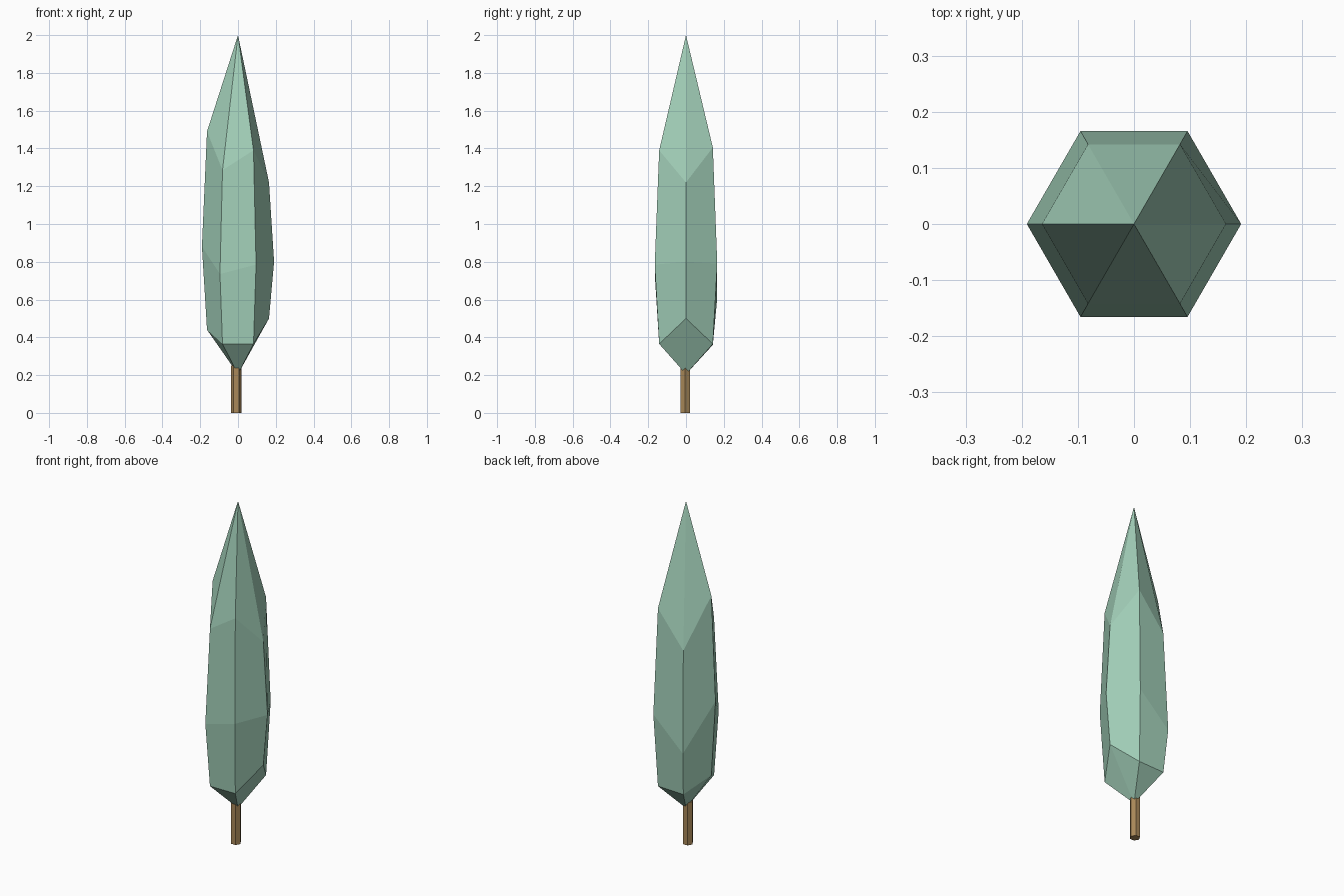
import bpy, bmesh
from math import cos, sin, radians

if "Cube" in bpy.data.objects:
    bpy.data.objects.remove(bpy.data.objects["Cube"])


def finish(bm, name, colour):
    bmesh.ops.recalc_face_normals(bm, faces=bm.faces)
    me = bpy.data.meshes.new(name)
    bm.to_mesh(me)
    bm.free()
    mat = bpy.data.materials.new(name + "_colour")
    mat.diffuse_color = colour
    mat.use_nodes = True
    mat.node_tree.nodes["Principled BSDF"].inputs["Base Color"].default_value = mat.diffuse_color
    me.materials.append(mat)
    ob = bpy.data.objects.new(name, me)
    bpy.context.collection.objects.link(ob)
    return ob


# Foliage: six-sided spindle, each ring has its own height per corner
rings = [
    (0.164, (0.50, 0.365, 0.36, 0.44, 0.365, 0.365)),
    (0.191, (0.80, 0.79, 0.61, 0.88, 0.735, 0.785)),
    (0.164, (1.22, 1.405, 1.20, 1.49, 1.285, 1.39)),
]
bm = bmesh.new()
bottom = bm.verts.new((0, 0, 0.205))
top = bm.verts.new((0, 0, 2))
loops = [[bm.verts.new((r * cos(radians(60 * i)), r * sin(radians(60 * i)), z))
          for i, z in enumerate(heights)] for r, heights in rings]
for i in range(6):
    j = (i + 1) % 6
    bm.faces.new((bottom, loops[0][j], loops[0][i]))
    for a, b in zip(loops, loops[1:]):
        bm.faces.new((a[i], a[j], b[j], b[i]))
    bm.faces.new((loops[-1][i], loops[-1][j], top))
finish(bm, "foliage", (0.36, 0.62, 0.48, 1))

# Trunk: slim six-sided post, slightly off centre, pushed into the foliage
bm = bmesh.new()
base = [bm.verts.new((-0.01 + 0.028 * cos(radians(60 * i)),
                      -0.004 + 0.028 * sin(radians(60 * i)), 0)) for i in range(6)]
face = bm.faces.new(base)
ext = bmesh.ops.extrude_face_region(bm, geom=[face], use_keep_orig=True)
for v in ext["geom"]:
    if isinstance(v, bmesh.types.BMVert):
        v.co.z = 0.25
finish(bm, "trunk", (0.40, 0.25, 0.10, 1))
